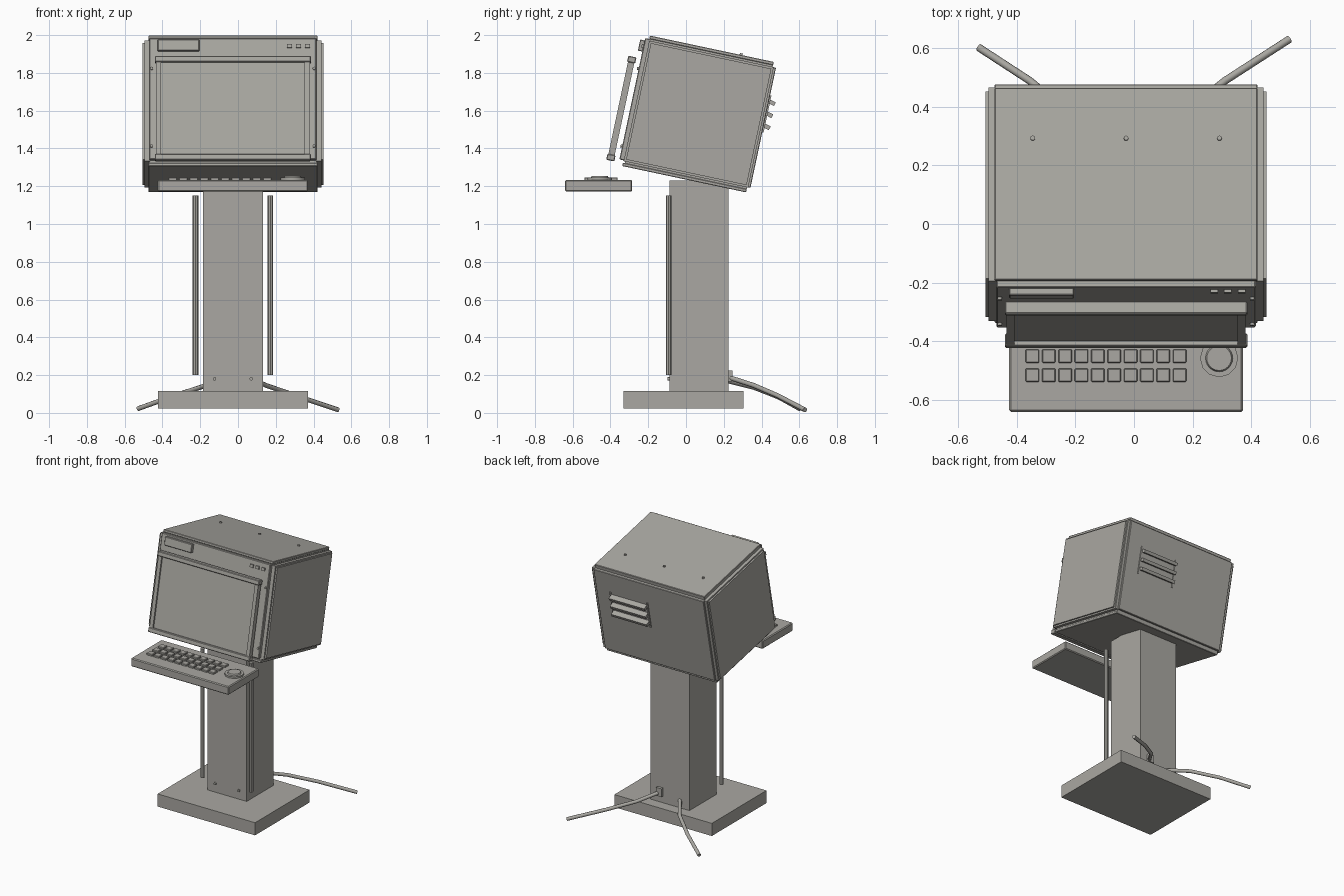
import bpy, bmesh, math
from mathutils import Matrix, Vector

old = bpy.data.objects.get("Cube")
if old:
    bpy.data.objects.remove(old, do_unlink=True)

grey = bpy.data.materials.new("warm grey")
grey.use_nodes = True
colour = (0.40, 0.39, 0.36, 1)
grey.diffuse_color = colour
grey.node_tree.nodes["Principled BSDF"].inputs["Base Color"].default_value = colour

CX = -0.027  # middle of the cabinet
STAND = Matrix.Translation((CX, 0, 0))
HEAD = Matrix.Translation((CX, 0.0635, 1.5825)) @ Matrix.Rotation(math.radians(-12), 4, 'X')


def finish(name, bm, frame):
    mesh = bpy.data.meshes.new(name)
    bm.to_mesh(mesh)
    bm.free()
    mesh.materials.append(grey)
    obj = bpy.data.objects.new(name, mesh)
    obj.matrix_world = frame
    bpy.context.collection.objects.link(obj)
    return obj


def box(name, x, y, z, frame=STAND, bevel=0.0, turn=0.0):
    """Box from (low, high) ranges, optionally turned about its own x axis."""
    size = Vector((x[1] - x[0], y[1] - y[0], z[1] - z[0]))
    mid = Vector((x[0] + x[1], y[0] + y[1], z[0] + z[1])) / 2
    bm = bmesh.new()
    bmesh.ops.create_cube(bm, size=1, matrix=Matrix.Translation(mid)
                          @ Matrix.Rotation(turn, 4, 'X') @ Matrix.Diagonal((*size, 1)))
    if bevel:
        bmesh.ops.bevel(bm, geom=bm.edges[:], offset=bevel, segments=1, affect='EDGES')
    return finish(name, bm, frame)


def cylinder(name, centre, radius, depth, sides=12, frame=STAND, axis='Z', top=None):
    bm = bmesh.new()
    spin = Matrix.Rotation(math.pi / 2, 4, 'X') if axis == 'Y' else Matrix()
    bmesh.ops.create_cone(bm, cap_ends=True, segments=sides, radius1=radius,
                          radius2=radius if top is None else top, depth=depth,
                          matrix=Matrix.Translation(centre) @ spin)
    obj = finish(name, bm, frame)
    bpy.context.view_layer.objects.active = obj
    obj.select_set(True)
    bpy.ops.object.shade_smooth_by_angle(angle=math.radians(35))
    obj.select_set(False)
    return obj


# Base and column
box("base", (-0.397, 0.397), (-0.33, 0.305), (0.022, 0.115))
box("column", (-0.159, 0.159), (-0.087, 0.225), (0.115, 1.23))
for x in (-0.097, 0.097):
    cylinder("column_screw", (x, -0.09, 0.18), 0.009, 0.014, axis='Y')

# Slim rods beside the column
for x in (-0.198, 0.198):
    cylinder("side_rod", (x, -0.092, 0.675), 0.015, 0.95, 8)

# Tilted cabinet: core, cover plates and side panels
box("cabinet_core", (-0.445, 0.445), (-0.325, 0.335), (-0.34, 0.34), HEAD)
for name, z in (("top_cover", (0.335, 0.353)), ("bottom_cover", (-0.353, -0.335))):
    box(name, (-0.448, 0.448), (-0.335, 0.335), z, HEAD, 0.003)
box("back_cover", (-0.448, 0.448), (0.33, 0.353), (-0.325, 0.325), HEAD, 0.003)
for side in (-1, 1):
    box("side_panel", sorted((side * 0.44, side * 0.468)), (-0.333, 0.341), (-0.326, 0.326), HEAD)
    box("side_cover", sorted((side * 0.465, side * 0.479)), (-0.322, 0.33), (-0.315, 0.315), HEAD)
for x in (-0.318, 0, 0.318):
    cylinder("top_screw", (x, 0.158, 0.355), 0.008, 0.014, frame=HEAD)

# Front bezel with badge, indicator buttons and corner screws
box("front_bezel", (-0.442, 0.442), (-0.357, -0.32), (-0.322, 0.335), HEAD, 0.004)
box("badge_plate", (-0.398, -0.178), (-0.381, -0.355), (0.262, 0.322), HEAD, 0.003)
for x in (0.30, 0.347, 0.394):
    box("indicator", (x - 0.013, x + 0.013), (-0.367, -0.355), (0.281, 0.302), HEAD)
for x in (-0.43, 0.43):
    for z in (-0.25, 0.17):
        cylinder("bezel_screw", (x, -0.36, z), 0.008, 0.012, frame=HEAD, axis='Y')

# Screen standing off the bezel inside a four-bar frame
box("screen", (-0.4, 0.4), (-0.408, -0.392), (-0.32, 0.21), HEAD)
for name, z in (("frame_top", (0.192, 0.225)), ("frame_bottom", (-0.338, -0.305))):
    box(name, (-0.413, 0.413), (-0.425, -0.381), z, HEAD, 0.004)
for side in (-1, 1):
    box("frame_side", sorted((side * 0.38, side * 0.407)), (-0.42, -0.386), (-0.31, 0.2), HEAD)

# Rear vent with sloping slats
for x in (0.03, 0.33):
    box("vent_edge", (x - 0.005, x + 0.005), (0.35, 0.36), (-0.025, 0.175), HEAD)
for z in (0.01, 0.075, 0.14):
    box("vent_slat", (0.035, 0.325), (0.35, 0.388), (z - 0.011, z + 0.011), HEAD,
        turn=math.radians(-15))

# Keyboard tray with three rows of keys
box("keyboard_tray", (-0.398, 0.398), (-0.64, -0.285), (1.172, 1.234), bevel=0.006)
for row in range(3):
    for col in range(10):
        x, y = -0.319 + col * 0.0557, -0.515 + row * 0.065
        box("key", (x - 0.023, x + 0.023), (y - 0.023, y + 0.023), (1.23, 1.247), bevel=0.003)

# Pointing ball
cylinder("ball_ring", (0.317, -0.457, 1.239), 0.065, 0.014, 12)
cylinder("ball_cap", (0.317, -0.457, 1.249), 0.048, 0.012, 24, top=0.042)


# Cables trailing from the back of the column
def cable(name, points):
    curve = bpy.data.curves.new(name, 'CURVE')
    curve.dimensions = '3D'
    curve.bevel_depth = 0.013
    curve.bevel_resolution = 2
    curve.use_fill_caps = True
    spline = curve.splines.new('POLY')
    spline.points.add(len(points) - 1)
    for point, co in zip(spline.points, points):
        point.co = (*co, 1)
    curve.materials.append(grey)
    bpy.context.collection.objects.link(bpy.data.objects.new(name, curve))


cable("power_cable", [(0.05, 0.22, 0.19), (0.15, 0.36, 0.145), (0.31, 0.488, 0.09), (0.53, 0.63, 0.016)])
cable("data_cable", [(-0.105, 0.22, 0.17), (-0.2, 0.36, 0.135), (-0.355, 0.488, 0.085), (-0.53, 0.602, 0.022)])
box("cable_plug", (0.055, 0.1), (0.222, 0.245), (0.165, 0.225))
